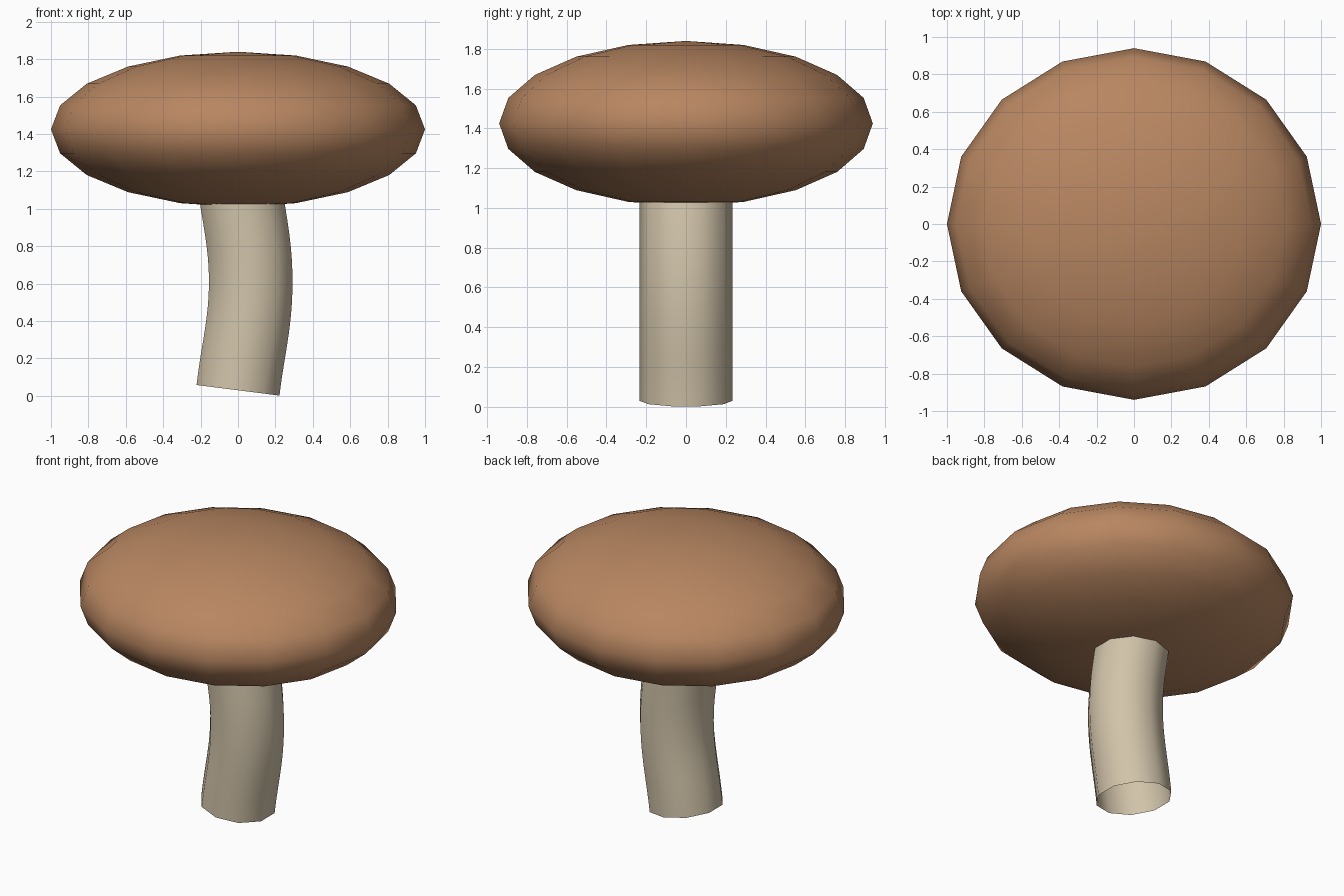
import bpy, bmesh, math
from mathutils import Vector, Matrix
from mathutils.geometry import interpolate_bezier

if "Cube" in bpy.data.objects:
    bpy.data.objects.remove(bpy.data.objects["Cube"])


def make_object(name, bm, color):
    mesh = bpy.data.meshes.new(name)
    for f in bm.faces:
        f.smooth = True
    bm.to_mesh(mesh)
    bm.free()
    obj = bpy.data.objects.new(name, mesh)
    bpy.context.collection.objects.link(obj)
    mat = bpy.data.materials.new(name + "_colour")
    mat.diffuse_color = color
    mat.use_nodes = True
    mat.node_tree.nodes["Principled BSDF"].inputs["Base Color"].default_value = mat.diffuse_color
    mesh.materials.append(mat)
    return obj


# Cap: flattened 16-sided sphere
bm = bmesh.new()
bmesh.ops.create_uvsphere(
    bm, u_segments=16, v_segments=10, radius=1.0,
    matrix=Matrix.Translation((0, 0, 1.425)) @ Matrix.Diagonal((1.0, 0.94, 0.415, 1)))
make_object("mushroom_cap", bm, (0.48, 0.24, 0.12, 1))

# Stem: open 10-sided tube swept along a gently bowed curve
SIDES, RADIUS, STEPS = 10, 0.235, 12
bottom, middle, top = Vector((0, 0, 0.03)), Vector((0.068, 0, 0.61)), Vector((0, 0, 1.19))
up = Vector((0, 0, 0.22))
lean = Vector((0.026, 0, 0.22))
lean_back = Vector((0.026, 0, -0.22))
path = interpolate_bezier(bottom, bottom + lean, middle - up, middle, STEPS + 1)
path += interpolate_bezier(middle, middle + up, top + lean_back, top, STEPS + 1)[1:]

bm = bmesh.new()
rings = []
side = Vector((0, 1, 0))
for i, p in enumerate(path):
    tangent = (path[min(i + 1, len(path) - 1)] - path[max(i - 1, 0)]).normalized()
    across = side.cross(tangent)
    rings.append([bm.verts.new(p + RADIUS * (side * math.cos(a) - across * math.sin(a)))
                  for a in (2 * math.pi * k / SIDES for k in range(SIDES))])
for lo, hi in zip(rings, rings[1:]):
    for k in range(SIDES):
        n = (k + 1) % SIDES
        bm.faces.new((lo[k], lo[n], hi[n], hi[k]))
bmesh.ops.recalc_face_normals(bm, faces=bm.faces)
make_object("mushroom_stem", bm, (0.64, 0.55, 0.40, 1))
